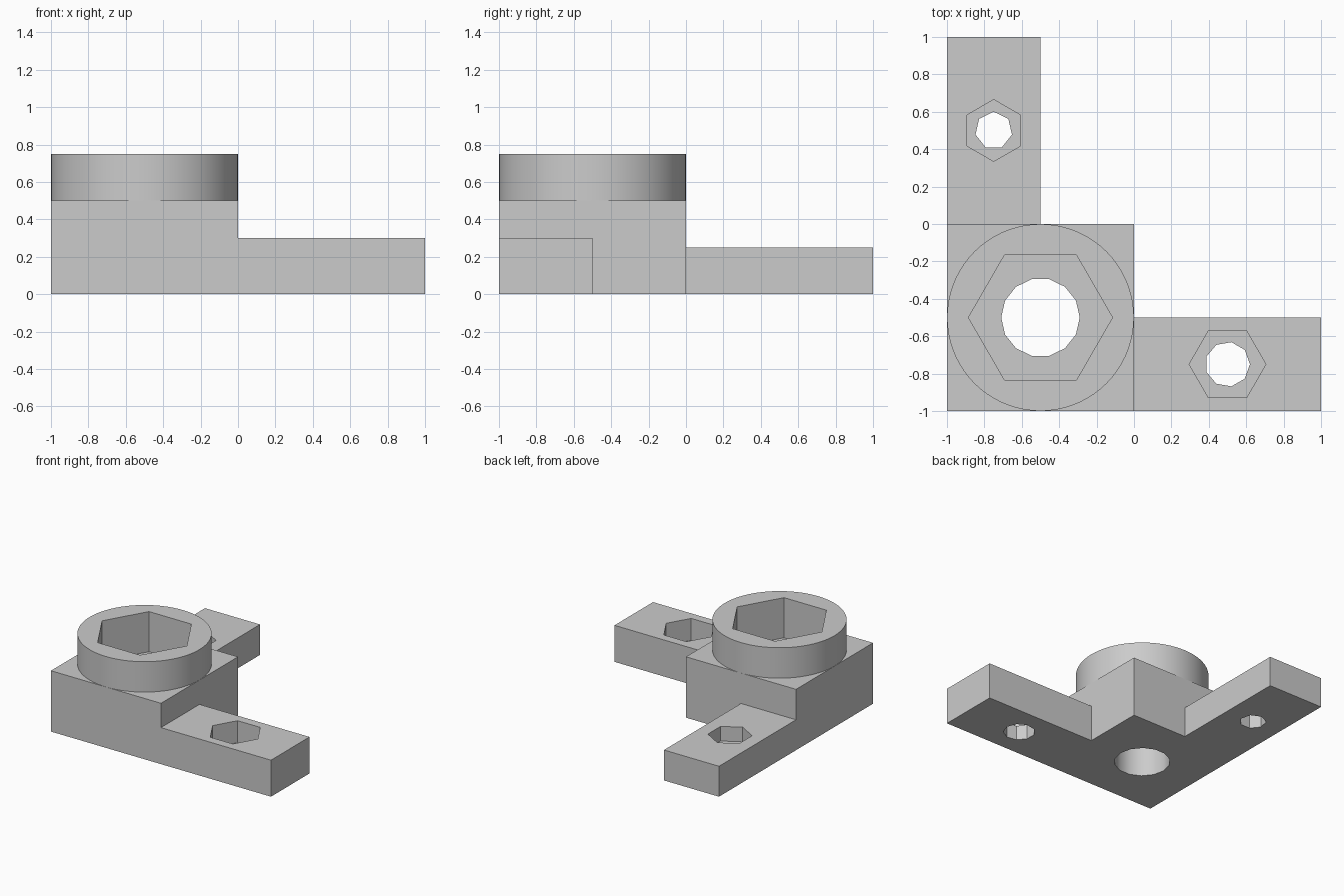
import bpy, math

cube = bpy.data.objects.get("Cube")
if cube:
    bpy.data.objects.remove(cube, do_unlink=True)

grey = bpy.data.materials.new("light_grey")
grey.use_nodes = True
colour = (0.6, 0.6, 0.6, 1)
grey.diffuse_color = colour
grey.node_tree.nodes["Principled BSDF"].inputs["Base Color"].default_value = colour


def box(name, x0, x1, y0, y1, height):
    bpy.ops.mesh.primitive_cube_add(size=1, location=((x0 + x1) / 2, (y0 + y1) / 2, height / 2))
    ob = bpy.context.object
    ob.name = name
    ob.scale = (x1 - x0, y1 - y0, height)
    bpy.ops.object.transform_apply(location=True, rotation=True, scale=True)
    ob.data.materials.append(grey)
    return ob


def prism(name, sides, radius, x, y, z0, z1, first_angle=0):
    # The primitive's first corner points along +y
    bpy.ops.mesh.primitive_cylinder_add(
        vertices=sides, radius=radius, depth=z1 - z0, location=(x, y, (z0 + z1) / 2),
        rotation=(0, 0, math.radians(first_angle - 90)))
    ob = bpy.context.object
    ob.name = name
    bpy.ops.object.transform_apply(location=True, rotation=True, scale=True)
    ob.data.materials.append(grey)
    return ob


def combine(target, other, operation):
    mod = target.modifiers.new(operation.lower(), 'BOOLEAN')
    mod.operation = operation
    mod.solver = 'EXACT'
    mod.object = other
    bpy.context.view_layer.objects.active = target
    bpy.ops.object.modifier_apply(modifier=mod.name)
    bpy.data.objects.remove(other, do_unlink=True)


# Corner block with two arms and a round collar, fused into one solid
bracket = box("corner_bracket", -1, 0, -1, 0, 0.5)
combine(bracket, box("side_arm", -0.3, 1, -1, -0.5, 0.3), 'UNION')
combine(bracket, box("back_arm", -1, -0.5, -0.3, 1, 0.25), 'UNION')
combine(bracket, prism("collar", 72, 0.4995, -0.5, -0.5, 0.4, 0.75), 'UNION')

# Hexagonal nut pockets with bolt holes below:
# x, y, top, pocket radius, pocket depth, hole radius, hole sides, angle
fixings = [
    (-0.5, -0.5, 0.75, 0.385, 0.33, 0.21, 14, 0),
    (0.5, -0.75, 0.3, 0.205, 0.18, 0.12, 9, 0),
    (-0.75, 0.5, 0.25, 0.165, 0.12, 0.1, 7, 90),
]
for x, y, top, nut_r, depth, hole_r, sides, angle in fixings:
    combine(bracket, prism("nut_pocket", 6, nut_r, x, y, top - depth, top + 0.1, angle), 'DIFFERENCE')
    combine(bracket, prism("bolt_hole", sides, hole_r, x, y, -0.1, top + 0.2, angle), 'DIFFERENCE')

# Smooth round walls, crisp edges
bpy.ops.object.select_all(action='DESELECT')
bracket.select_set(True)
bpy.context.view_layer.objects.active = bracket
bpy.ops.object.shade_smooth_by_angle(angle=math.radians(30))
